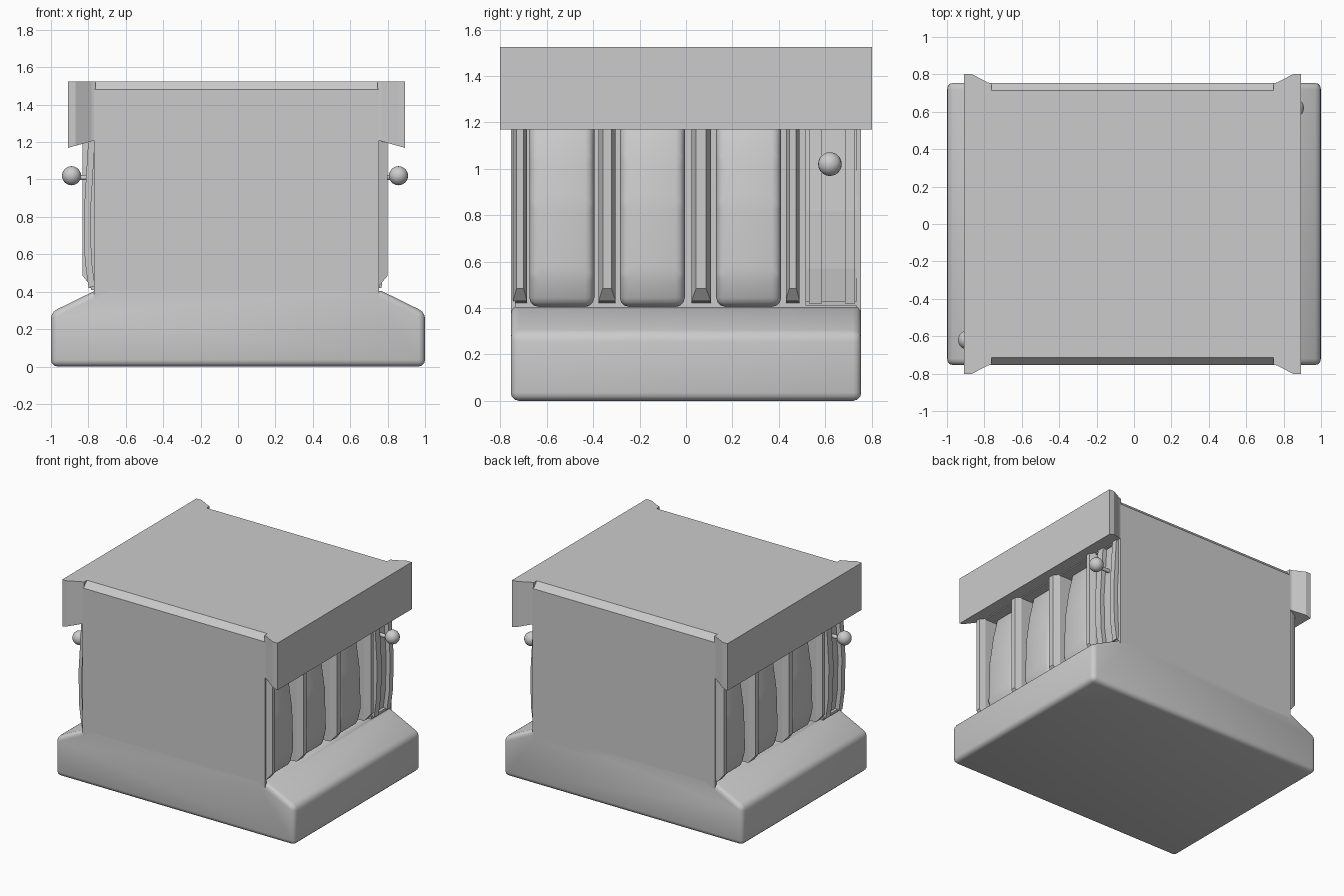
import bpy, bmesh, math
from mathutils import Matrix, Vector

if "Cube" in bpy.data.objects:
    bpy.data.objects.remove(bpy.data.objects["Cube"])


def finish(name, bm, matrix=None, smooth=False):
    if matrix:
        bm.transform(matrix)
    bmesh.ops.recalc_face_normals(bm, faces=bm.faces)
    me = bpy.data.meshes.new(name)
    bm.to_mesh(me)
    bm.free()
    ob = bpy.data.objects.new(name, me)
    bpy.context.collection.objects.link(ob)
    if smooth:
        bpy.context.view_layer.objects.active = ob
        ob.select_set(True)
        bpy.ops.object.shade_smooth_by_angle(angle=math.radians(40))
        ob.select_set(False)
    return ob


def prism(pts, axis, a, b):
    """Extrude a 2D profile from a to b along x (y,z profile) or y (x,z profile)."""
    bm = bmesh.new()
    make = (lambda p, t: (t, p[0], p[1])) if axis == 'x' else (lambda p, t: (p[0], t, p[1]))
    lo = [bm.verts.new(make(p, a)) for p in pts]
    hi = [bm.verts.new(make(p, b)) for p in pts]
    loft(bm, lo, hi)
    return bm


def loft(bm, lo, hi):
    bm.faces.new(lo)
    bm.faces.new(hi)
    n = len(lo)
    for i in range(n):
        j = (i + 1) % n
        bm.faces.new((lo[i], lo[j], hi[j], hi[i]))


def round_edges(bm, edges, width, seg=3):
    bmesh.ops.recalc_face_normals(bm, faces=bm.faces)
    bmesh.ops.bevel(bm, geom=edges, offset=width, segments=seg, profile=0.5,
                    affect='EDGES', clamp_overlap=True)


# Base with sloped, rounded shoulders
bm = prism([(-1, 0), (1, 0), (1, 0.29), (0.765, 0.405), (-0.765, 0.405), (-1, 0.29)],
           'y', -0.755, 0.755)
outer = [e for e in bm.edges if any(abs(v.co.x) > 0.9 for v in e.verts)]
round_edges(bm, outer, 0.035)
finish("base", bm, smooth=True)

# Front wall, roof and back wall as one shell, with chamfered roof edges
half = [(0.755, 0.35), (0.755, 1.48), (0.715, 1.525)]
inner = [(-0.735, 0.35), (-0.735, 1.2), (0.735, 1.2), (0.735, 0.35)]
shell = [(-y, z) for y, z in half] + half[::-1] + inner[::-1]
finish("wall_and_roof_shell", prism(shell, 'x', -0.77, 0.755))

# Recessed core behind the side bays
finish("inner_core", prism([(-0.74, 0.35), (0.74, 0.35), (0.74, 1.3), (-0.74, 1.3)],
                           'x', -0.64, 0.62))


def build_side(side, turn):
    roof_m = Matrix.Translation((-0.008, 0, 0)) @ turn
    m = Matrix.Translation((-0.016, 0, 0)) @ turn

    # Overhanging side fascia with flared ends
    plan = [(0.755, -0.752), (0.775, -0.757), (0.86, -0.802), (0.90, -0.802)]
    plan += [(x, -y) for x, y in plan[::-1]]
    bm = bmesh.new()
    lo = [bm.verts.new((x, y, 1.21 - (x - 0.755) * 0.28)) for x, y in plan]
    hi = [bm.verts.new((x, y, 1.525)) for x, y in plan]
    loft(bm, lo, hi)
    finish(side + "_fascia", bm, roof_m)

    # Ribs with chamfered faces and sloping feet
    for i, (y, w) in enumerate([(-0.715, 0.03), (-0.34, 0.037), (0.065, 0.042), (0.46, 0.03)]):
        bm = bmesh.new()
        rings = []
        for x, hw, z in [(0.6, w, 0.42), (0.77, w, 0.43), (0.815, w * 0.5, 0.485)]:
            rings.append([bm.verts.new((x, y + s * hw, h))
                          for s, h in [(-1, z), (1, z), (1, 1.23), (-1, 1.23)]])
        bm.faces.new(rings[0])
        bm.faces.new(rings[2])
        for a, b in zip(rings, rings[1:]):
            for k in range(4):
                bm.faces.new((a[k], a[(k + 1) % 4], b[(k + 1) % 4], b[k]))
        finish(f"{side}_rib_{i + 1}", bm, m)

    # Padded sacks between the ribs
    sack = [(0.56, 0.405), (0.74, 0.405), (0.775, 0.54), (0.765, 0.85),
            (0.735, 1.05), (0.69, 1.24), (0.56, 1.24)]
    for i, y in enumerate([-0.535, -0.145, 0.27]):
        bm = prism(sack, 'y', y - 0.14, y + 0.14)
        round_edges(bm, [e for e in bm.edges if any(v.co.x > 0.6 for v in e.verts)], 0.04)
        finish(f"{side}_sack_{i + 1}", bm, m, smooth=True)

    # Bent door: panel, stiles and bottom rail following one curve
    line = [(0.765, 0.42), (0.785, 0.57), (0.79, 0.82), (0.765, 1.23)]

    def strip(name, y0, y1, out, path=line):
        pts = [(x + out, z) for x, z in path] + [(x - 0.06, z) for x, z in path[::-1]]
        finish(side + name, prism(pts, 'y', y0, y1), m)

    strip("_door_panel", 0.515, 0.742, -0.015)
    strip("_door_stile_1", 0.53, 0.585, 0.018)
    strip("_door_stile_2", 0.685, 0.728, 0.018)
    strip("_door_rail", 0.515, 0.742, 0.005, [(0.765, 0.41), (0.767, 0.43)])

    # Door knob and its stem
    bm = bmesh.new()
    bmesh.ops.create_uvsphere(bm, u_segments=20, v_segments=12, radius=0.051,
                              matrix=Matrix.Translation((0.874, 0.62, 1.02)))
    finish(side + "_knob", bm, m, smooth=True)
    bm = bmesh.new()
    bmesh.ops.create_cone(bm, cap_ends=True, segments=10, radius1=0.016, radius2=0.012, depth=0.13,
                          matrix=Matrix.Translation((0.80, 0.62, 1.01)) @ Matrix.Rotation(math.pi / 2, 4, 'Y'))
    finish(side + "_knob_stem", bm, m, smooth=True)


# The left side is the right side turned half around
build_side("right", Matrix.Identity(4))
build_side("left", Matrix.Rotation(math.pi, 4, 'Z'))
